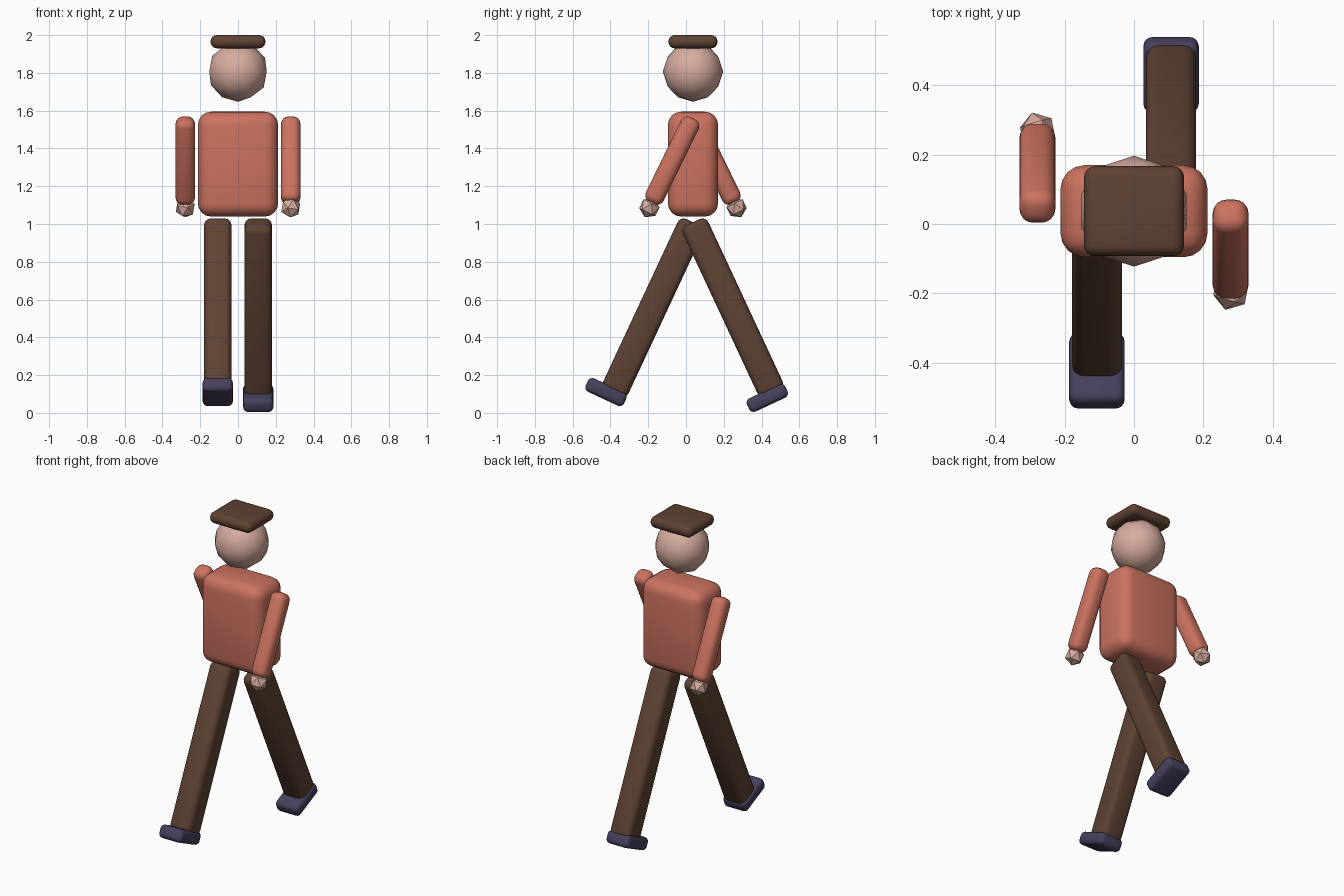
import bpy
import bmesh
from math import radians
from mathutils import Matrix, Vector

cube = bpy.data.objects.get("Cube")
if cube:
    bpy.data.objects.remove(cube, do_unlink=True)

MID = 0.037            # depth of the body's centre line
LEG_SWING = radians(25)
ARM_SWING = radians(26)


def material(name, rgb):
    mat = bpy.data.materials.new(name)
    mat.use_nodes = True
    colour = (*rgb, 1.0)
    mat.diffuse_color = colour
    node = next(n for n in mat.node_tree.nodes if n.type == 'BSDF_PRINCIPLED')
    node.inputs["Base Color"].default_value = colour
    return mat


skin = material("skin", (0.68, 0.41, 0.35))
shirt = material("coral_shirt", (0.60, 0.17, 0.115))
brown = material("dark_brown", (0.113, 0.055, 0.034))
navy = material("dusky_navy", (0.062, 0.053, 0.110))


def finish(bm, name, mat, pivot, swing):
    mesh = bpy.data.meshes.new(name)
    bm.to_mesh(mesh)
    bm.free()
    mesh.materials.append(mat)
    obj = bpy.data.objects.new(name, mesh)
    bpy.context.collection.objects.link(obj)
    obj.location = pivot
    obj.rotation_euler.x = swing
    bpy.ops.object.select_all(action='DESELECT')
    obj.select_set(True)
    bpy.context.view_layer.objects.active = obj
    bpy.ops.object.shade_smooth_by_angle(angle=radians(35))
    return obj


def rounded_box(name, mat, size, bevel, pivot, offset=(0, 0, 0), swing=0.0):
    """Box with rounded edges, shifted from its pivot and swung about x."""
    bm = bmesh.new()
    bmesh.ops.create_cube(bm, size=1)
    bmesh.ops.scale(bm, vec=Vector(size), verts=bm.verts)
    bmesh.ops.bevel(bm, geom=bm.edges[:], offset=bevel, segments=4,
                    profile=0.5, affect='EDGES', clamp_overlap=True)
    bmesh.ops.translate(bm, vec=Vector(offset), verts=bm.verts)
    return finish(bm, name, mat, pivot, swing)


def ball(name, mat, radius, detail, pivot, offset=(0, 0, 0), swing=0.0):
    bm = bmesh.new()
    bmesh.ops.create_icosphere(bm, subdivisions=detail, radius=radius,
                               matrix=Matrix.Translation(offset))
    return finish(bm, name, mat, pivot, swing)


# Body, head and flat cap
rounded_box("torso", shirt, (0.425, 0.266, 0.555), 0.07, (0, MID, 1.317))
ball("head", skin, 0.16, 2, (0, MID, 1.807))
rounded_box("cap", brown, (0.29, 0.26, 0.07), 0.033, (0, MID, 1.965))

# Limbs in mid stride: each arm swings against the leg on its side
for side, label in ((1, "left"), (-1, "right")):
    hip = (side * 0.107, MID, 1.01)
    swing = side * LEG_SWING
    rounded_box(label + "_leg", brown, (0.145, 0.148, 1.0), 0.036,
                hip, (0, 0, -0.5), swing)
    rounded_box(label + "_shoe", navy, (0.16, 0.224, 0.078), 0.026,
                hip, (0, -0.037, -1.01), swing)

    shoulder = (side * 0.279, MID, 1.56)
    swing = -side * ARM_SWING
    rounded_box(label + "_arm", shirt, (0.104, 0.104, 0.5), 0.04,
                shoulder, (0, 0, -0.25), swing)
    ball(label + "_hand", skin, 0.056, 1, shoulder, (0, 0, -0.527), swing)
